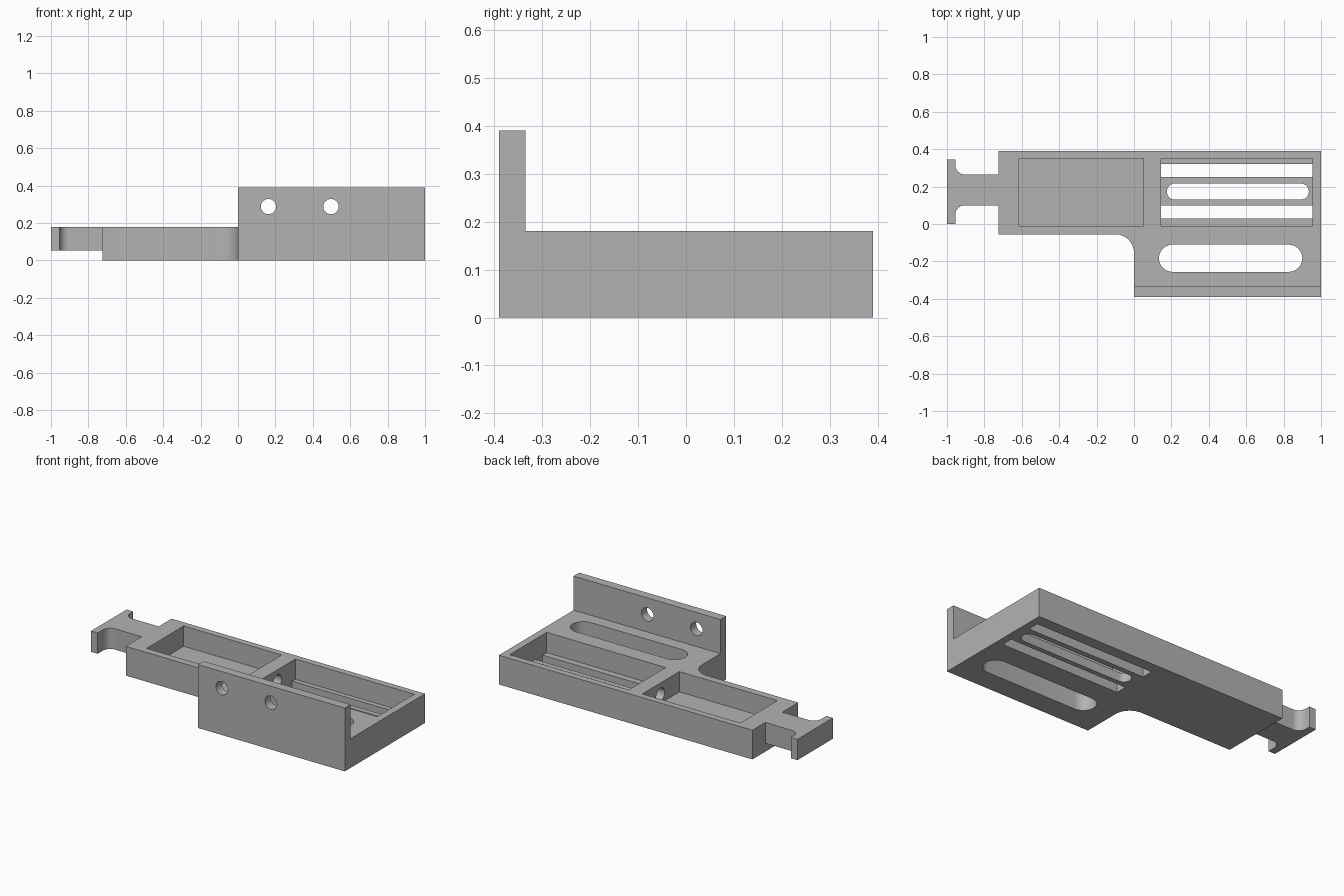
import bpy, bmesh
from math import sin, cos, radians
from mathutils import Matrix

TOP = 0.18      # deck height
FLOOR = 0.055   # pocket floor and general wall thickness

cube = bpy.data.objects.get("Cube")
if cube:
    bpy.data.objects.remove(cube, do_unlink=True)

grey = bpy.data.materials.new("plain grey")
grey.use_nodes = True
grey.diffuse_color = (0.45, 0.45, 0.45, 1)
grey.node_tree.nodes["Principled BSDF"].inputs["Base Color"].default_value = grey.diffuse_color


def arc(cx, cy, r, start, end, steps=12):
    angles = [radians(start + (end - start) * i / steps) for i in range(steps + 1)]
    return [(cx + r * cos(a), cy + r * sin(a)) for a in angles]


def rect(x0, x1, y0, y1):
    return [(x0, y0), (x1, y0), (x1, y1), (x0, y1)]


def slot(x0, x1, y0, y1):
    r, cy = (y1 - y0) / 2, (y0 + y1) / 2
    return arc(x1 - r, cy, r, -90, 90) + arc(x0 + r, cy, r, 90, 270)


def prism(name, outline, z0, z1, matrix=None):
    """Extrude a flat outline between two heights."""
    bm = bmesh.new()
    face = bm.faces.new([bm.verts.new((x, y, z0)) for x, y in outline])
    ret = bmesh.ops.extrude_face_region(bm, geom=[face])
    verts = [v for v in ret["geom"] if isinstance(v, bmesh.types.BMVert)]
    bmesh.ops.translate(bm, verts=verts, vec=(0, 0, z1 - z0))
    if matrix:
        bm.transform(matrix)
    bmesh.ops.recalc_face_normals(bm, faces=bm.faces)
    mesh = bpy.data.meshes.new(name)
    bm.to_mesh(mesh)
    bm.free()
    mesh.materials.append(grey)
    obj = bpy.data.objects.new(name, mesh)
    bpy.context.collection.objects.link(obj)
    return obj


def combine(target, tool, operation):
    bpy.context.view_layer.objects.active = target
    mod = target.modifiers.new(tool.name, 'BOOLEAN')
    mod.operation, mod.solver, mod.object = operation, 'EXACT', tool
    bpy.ops.object.modifier_apply(modifier=mod.name)
    bpy.data.objects.remove(tool, do_unlink=True)


# Deck plate with a filleted inside corner
deck = [(-0.725, 0.39), (-0.725, -0.055)] + arc(-0.1, -0.155, 0.1, 90, 0) \
    + [(0, -0.39), (1, -0.39), (1, 0.39)]
bracket = prism("bracket_body", deck, 0, TOP)

# Upright mounting wall
combine(bracket, prism("mounting_wall", rect(0, 1, -0.39, -0.335), 0, 0.39), 'UNION')

# T-shaped end tab with filleted neck
tab = [(-0.7, 0.265)] + arc(-0.905, 0.315, 0.05, 270, 180) \
    + [(-0.955, 0.345), (-1, 0.345), (-1, 0), (-0.955, 0)] \
    + arc(-0.905, 0.05, 0.05, 180, 90) + [(-0.7, 0.1)]
combine(bracket, prism("end_tab", tab, 0.052, TOP), 'UNION')

# Pockets, open at the top
for name, x0, x1 in (("left_pocket", -0.615, 0.052), ("right_pocket", 0.145, 0.955)):
    combine(bracket, prism(name, rect(x0, x1, -0.01, 0.35), FLOOR, 0.3), 'DIFFERENCE')

# Slots through the floor and deck
for name, outline, top in (
        ("rear_slot", rect(0.145, 0.955, 0.25, 0.32), 0.1),
        ("inner_slot", rect(0.145, 0.955, 0.03, 0.1), 0.1),
        ("middle_slot", slot(0.175, 0.935, 0.13, 0.217), 0.1),
        ("deck_slot", slot(0.133, 0.9, -0.256, -0.11), 0.3)):
    combine(bracket, prism(name, outline, -0.1, top), 'DIFFERENCE')

# Round holes in the wall and in the rib between the pockets
circle = arc(0, 0, 0.041, 0, 345, 23)
for x in (0.163, 0.497):
    place = Matrix.Translation((x, -0.36, 0.288)) @ Matrix.Rotation(radians(90), 4, 'X')
    combine(bracket, prism("wall_hole", circle, -0.1, 0.1, place), 'DIFFERENCE')
place = Matrix.Translation((0.1, 0.175, 0.108)) @ Matrix.Rotation(radians(90), 4, 'Y')
combine(bracket, prism("rib_hole", circle, -0.1, 0.1, place), 'DIFFERENCE')

# Smooth the rounded walls, keep the edges crisp
bpy.ops.object.select_all(action='DESELECT')
bracket.select_set(True)
bpy.context.view_layer.objects.active = bracket
bpy.ops.object.shade_smooth_by_angle(angle=radians(30))
